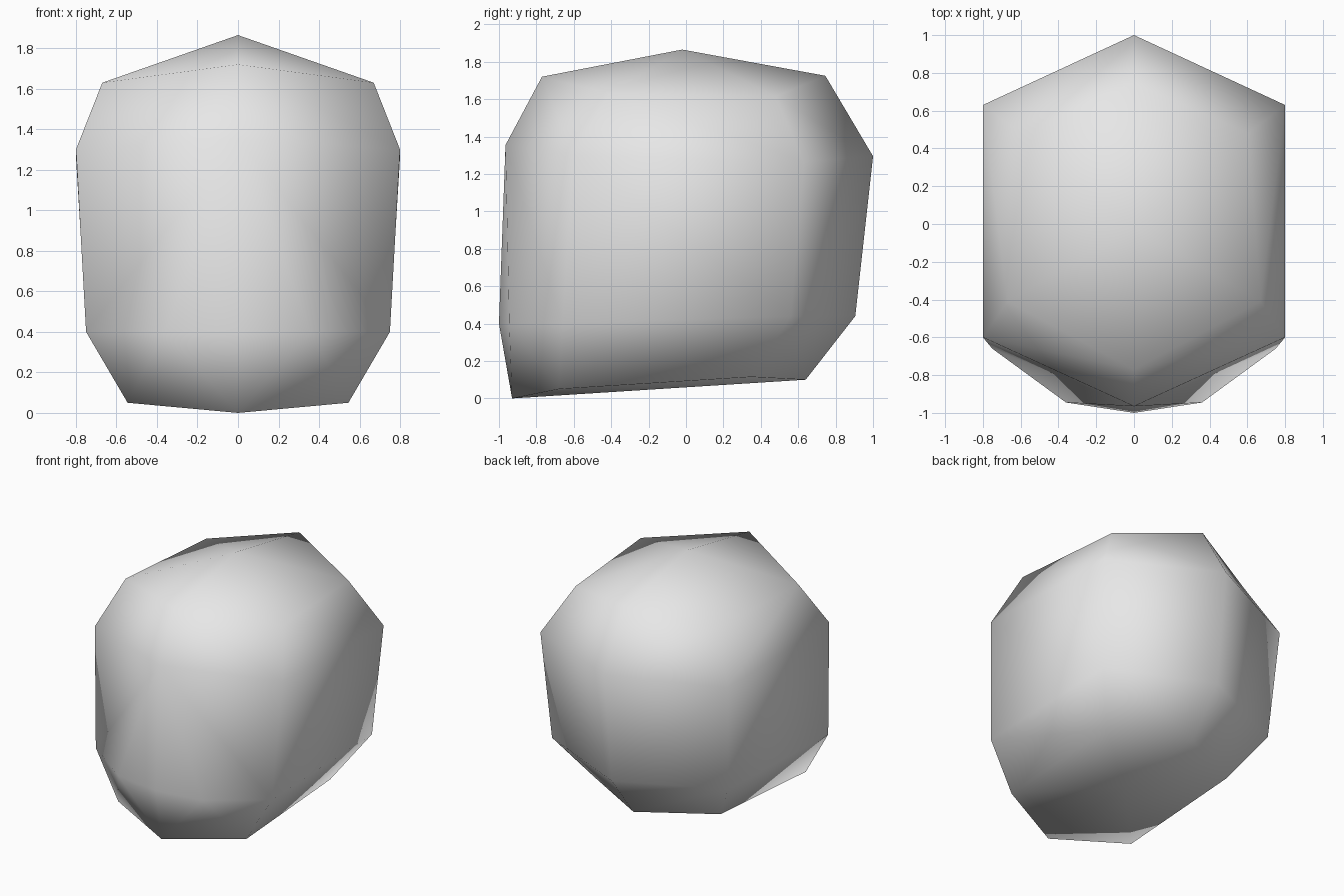
import bpy
import bmesh

old = bpy.data.objects.get("Cube")
if old:
    bpy.data.objects.remove(old, do_unlink=True)

# Half rings on the +x side, each from front centre to back centre
CROWN = [(0, -0.77, 1.72), (0.67, -0.41, 1.63), (0.605, 0.48, 1.615), (0, 0.745, 1.725)]
BROW = [(0, -0.965, 1.355), (0.8, -0.6, 1.3), (0.8, 0.63, 1.265), (0, 1.0, 1.295)]
JAW = [(0, -1.0, 0.4), (0.75, -0.66, 0.4), (0.75, 0.56, 0.44), (0, 0.905, 0.44)]
BASE = [(0, -0.93, 0), (0.545, -0.68, 0.05), (0.54, 0.35, 0.115), (0, 0.64, 0.1)]

bm = bmesh.new()
crown, brow, jaw, base = rings = [[bm.verts.new(p) for p in ring]
                                  for ring in (CROWN, BROW, JAW, BASE)]
top = bm.verts.new((0, -0.02, 1.865))
bottom = bm.verts.new((0, -0.1, 0.053))
chin_side = bm.verts.new((0.36, -0.945, 0.4))

# Caps and side bands
for i in range(3):
    bm.faces.new((top, crown[i], crown[i + 1]))
    bm.faces.new((bottom, base[i + 1], base[i]))
    for upper, lower in zip(rings, rings[1:]):
        if i == 0 and jaw in (upper, lower):
            continue
        bm.faces.new((upper[i], lower[i], lower[i + 1], upper[i + 1]))

# Front of the jaw, with the extra chin corner
bm.faces.new((brow[0], jaw[0], chin_side))
bm.faces.new((brow[0], chin_side, jaw[1], brow[1]))
bm.faces.new((jaw[0], base[0], chin_side))
bm.faces.new((chin_side, base[0], base[1], jaw[1]))

for face in bm.faces:
    face.smooth = True
mesh = bpy.data.meshes.new("head")
bm.to_mesh(mesh)
bm.free()

head = bpy.data.objects.new("head", mesh)
bpy.context.collection.objects.link(head)

# Other half
mirror = head.modifiers.new("mirror", 'MIRROR')
mirror.use_axis = (True, False, False)
mirror.use_clip = True
mirror.merge_threshold = 0.001

# Plain grey
grey = bpy.data.materials.new("light grey")
grey.use_nodes = True
colour = (0.8, 0.8, 0.8, 1)
grey.diffuse_color = colour
grey.node_tree.nodes["Principled BSDF"].inputs["Base Color"].default_value = colour
mesh.materials.append(grey)
